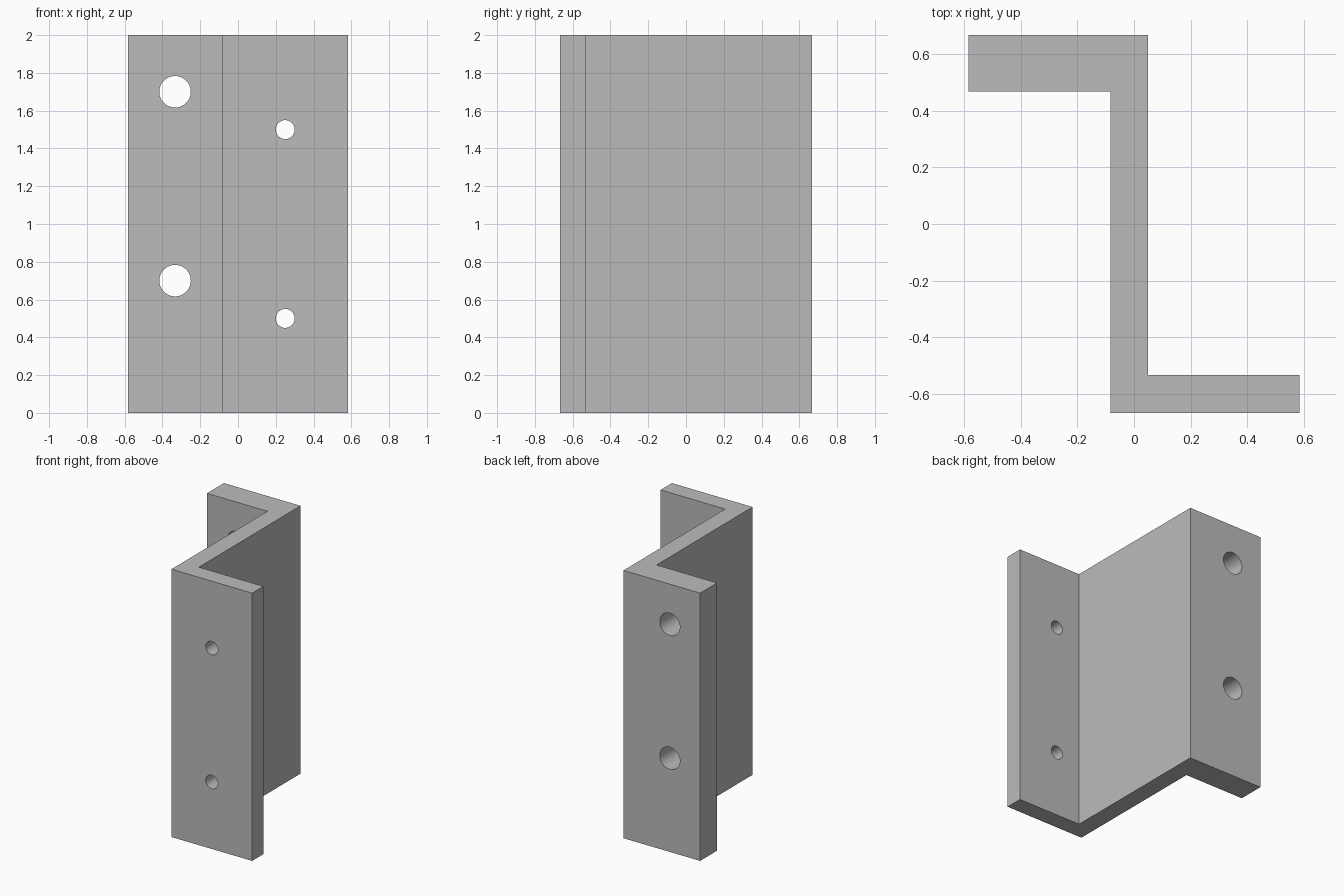
import bpy
import bmesh
import math

cube = bpy.data.objects.get("Cube")
if cube:
    bpy.data.objects.remove(cube, do_unlink=True)

UNIT = 2 / 60   # the bracket is 60 units tall
HEIGHT = 60

grey = bpy.data.materials.new("plain grey")
grey.use_nodes = True
colour = (0.5, 0.5, 0.5, 1)
grey.diffuse_color = colour
grey.node_tree.nodes["Principled BSDF"].inputs["Base Color"].default_value = colour

# Z-shaped profile, extruded upward
profile = [(-2.5, -20), (17.5, -20), (17.5, -16), (1.5, -16),
           (1.5, 20), (-17.5, 20), (-17.5, 14), (-2.5, 14)]
bm = bmesh.new()
base = bm.faces.new([bm.verts.new((x * UNIT, y * UNIT, 0)) for x, y in profile])
walls = bmesh.ops.extrude_face_region(bm, geom=[base])
top = [v for v in walls["geom"] if isinstance(v, bmesh.types.BMVert)]
bmesh.ops.translate(bm, verts=top, vec=(0, 0, HEIGHT * UNIT))
bmesh.ops.recalc_face_normals(bm, faces=bm.faces)
mesh = bpy.data.meshes.new("bracket")
bm.to_mesh(mesh)
bm.free()
mesh.materials.append(grey)
bracket = bpy.data.objects.new("bracket", mesh)
bpy.context.collection.objects.link(bracket)


def drill(x, y, z, radius):
    """Cut a round hole through a flange along y."""
    bpy.ops.mesh.primitive_cylinder_add(
        vertices=48, radius=radius * UNIT, depth=10 * UNIT,
        location=(x * UNIT, y * UNIT, z * UNIT), rotation=(math.pi / 2, 0, 0))
    cutter = bpy.context.object
    cutter.name = "hole_cutter"
    cutter.hide_render = True
    cutter.data.materials.append(grey)
    cut = bracket.modifiers.new("hole", "BOOLEAN")
    cut.operation = "DIFFERENCE"
    cut.solver = "EXACT"
    cut.object = cutter
    bpy.context.view_layer.objects.active = bracket
    bpy.ops.object.modifier_apply(modifier=cut.name)
    bpy.data.objects.remove(cutter, do_unlink=True)


# Large holes in the back flange, small ones in the front flange
for step in (0, 30):
    drill(-10, 17, 21 + step, 2.5)
    drill(7.5, -18, 15 + step, 1.5)

bpy.ops.object.select_all(action="DESELECT")
bracket.select_set(True)
bpy.context.view_layer.objects.active = bracket
bpy.ops.object.shade_smooth_by_angle(angle=math.radians(30))
